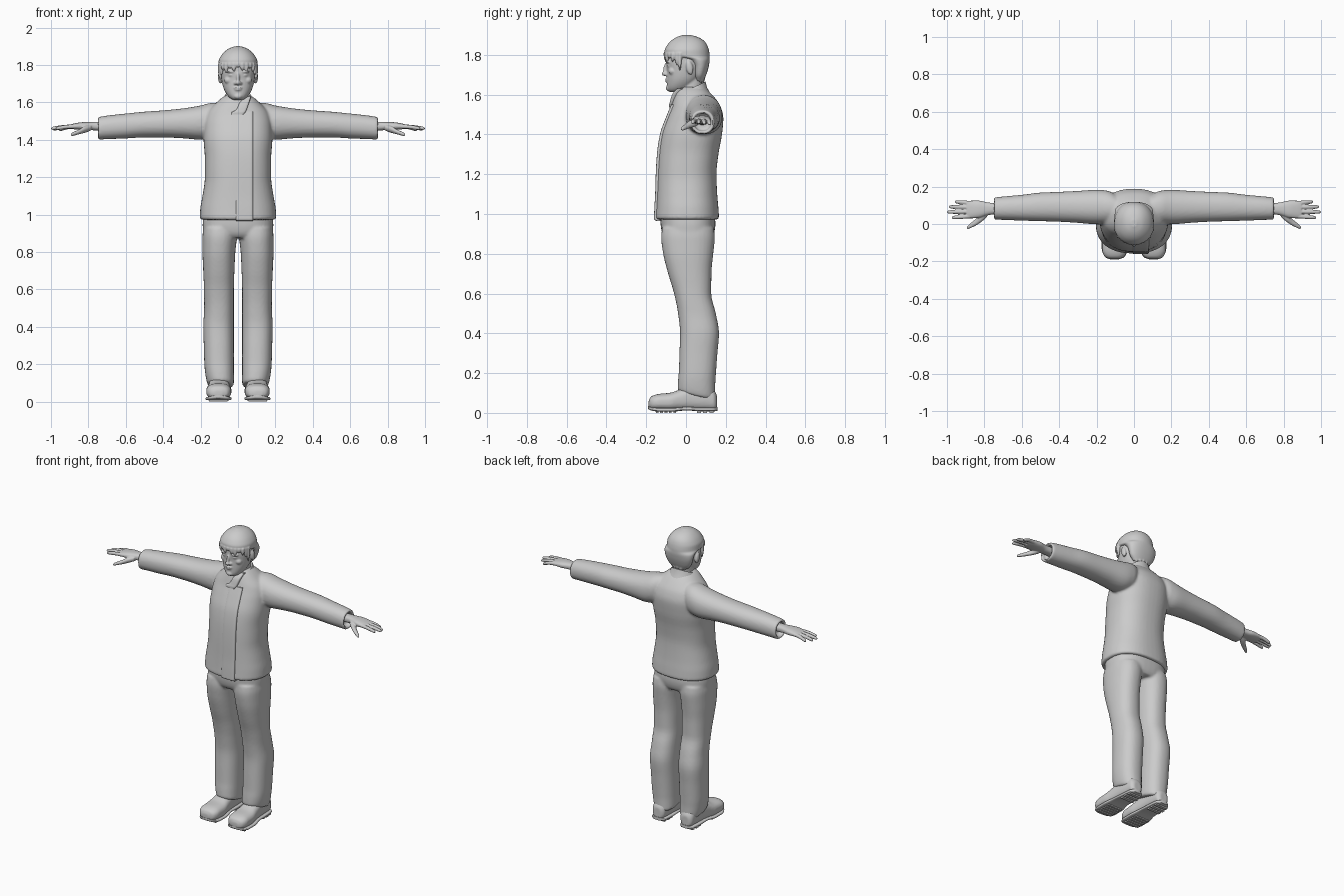
import bpy, bmesh, math
from mathutils import Matrix, Vector


def slope(p, q, r):
    d1, d2 = q - p, r - q
    return 0 if d1 * d2 <= 0 else 2 * d1 * d2 / (d1 + d2)


def refine(rings, steps):
    """Smoothly interpolate between rings without overshoot."""
    out, n = [], len(rings)
    for i in range(n - 1):
        a, b = rings[i], rings[i + 1]
        pa, nb = rings[max(i - 1, 0)], rings[min(i + 2, n - 1)]
        for s in range(steps):
            u = s / steps
            row = []
            for k in range(5):
                m0 = slope(pa[k], a[k], b[k]) if i else b[k] - a[k]
                m1 = slope(a[k], b[k], nb[k]) if i < n - 2 else b[k] - a[k]
                row.append((2*u**3 - 3*u**2 + 1) * a[k] + (u**3 - 2*u**2 + u) * m0
                           + (3*u**2 - 2*u**3) * b[k] + (u**3 - u**2) * m1)
            out.append(row)
    return out + [list(rings[-1])]


def loft(bm, rings, axis='Z', power=2.2, n=32, steps=4, mirror=False):
    """Rings are (position, a0, a1, b0, b1) along the axis; capped both ends."""
    def put(t, a, b, sx):
        v = {'Z': (a, b, t), 'X': (t, a, b), 'Y': (a, t, b)}[axis]
        return bm.verts.new((v[0] * sx, v[1], v[2]))
    for sx in ((1, -1) if mirror else (1,)):
        loops, faces = [], []
        for t, a0, a1, b0, b1 in refine(rings, steps):
            loop = []
            for i in range(n):
                c, s = math.cos(2*math.pi*i/n), math.sin(2*math.pi*i/n)
                c = math.copysign(abs(c) ** (2 / power), c)
                s = math.copysign(abs(s) ** (2 / power), s)
                loop.append(put(t, (a0+a1)/2 + (a1-a0)/2*c, (b0+b1)/2 + (b1-b0)/2*s, sx))
            loops.append(loop)
        for p, q in zip(loops, loops[1:]):
            for i in range(n):
                j = (i + 1) % n
                faces.append(bm.faces.new((p[i], p[j], q[j], q[i])))
        faces += [bm.faces.new(loops[0][::-1]), bm.faces.new(loops[-1])]
        bmesh.ops.recalc_face_normals(bm, faces=faces)


def blob(bm, c, r, tilt=0, mirror=False):
    for sx in ((1, -1) if mirror else (1,)):
        m = (Matrix.Translation((c[0]*sx, c[1], c[2])) @ Matrix.Rotation(tilt, 4, 'X')
             @ Matrix.Diagonal((*r, 1)))
        bmesh.ops.create_uvsphere(bm, u_segments=20, v_segments=12, radius=1, matrix=m)


def sym(rings):
    return [(t, -w, w, b0, b1) for t, w, b0, b1 in rings]


def finish(name, bm, voxel=0, smooth=0):
    me = bpy.data.meshes.new(name)
    bm.to_mesh(me)
    bm.free()
    ob = bpy.data.objects.new(name, me)
    bpy.context.collection.objects.link(ob)
    bpy.ops.object.select_all(action='DESELECT')
    bpy.context.view_layer.objects.active = ob
    ob.select_set(True)
    if voxel:
        m = ob.modifiers.new('fuse', 'REMESH')
        m.mode, m.voxel_size = 'VOXEL', voxel
        bpy.ops.object.modifier_apply(modifier=m.name)
        m = ob.modifiers.new('soften', 'SMOOTH')
        m.factor, m.iterations = 0.5, smooth
        bpy.ops.object.modifier_apply(modifier=m.name)
    bpy.ops.object.shade_smooth_by_angle(angle=math.radians(50))
    return ob


# Jacket: body and hollow-cuffed sleeves fused together
bm = bmesh.new()
loft(bm, sym([(.972, .194, -.15, .16), (.982, .205, -.158, .166), (1.03, .202, -.155, .163),
              (1.1, .19, -.152, .157), (1.2, .177, -.149, .153), (1.3, .177, -.143, .163),
              (1.4, .184, -.128, .181), (1.48, .182, -.1, .188), (1.54, .168, -.076, .174),
              (1.59, .125, -.062, .14), (1.625, .085, -.05, .105), (1.64, .06, -.03, .085)]),
     power=2.35, n=48)
loft(bm, [(.06, .03, .13, 1.46, 1.60), (.14, 0, .178, 1.41, 1.597), (.2, -.002, .183, 1.4, 1.583),
          (.3, .006, .177, 1.408, 1.567), (.4, .012, .172, 1.412, 1.557), (.5, .015, .168, 1.412, 1.55),
          (.6, .018, .156, 1.407, 1.54), (.7, .022, .147, 1.403, 1.529), (.745, .024, .142, 1.401, 1.521),
          (.752, .028, .138, 1.405, 1.517), (.75, .038, .128, 1.415, 1.507),
          (.715, .04, .126, 1.418, 1.505)], 'X', mirror=True)
finish('jacket', bm, .008, 4)

# Front overlap of the jacket
bm = bmesh.new()
loft(bm, [(z, -.012, .08, y, y + .03) for z, y in
          ((.965, -.15), (.975, -.161), (1.03, -.159), (1.1, -.155), (1.2, -.152),
           (1.3, -.146), (1.4, -.131), (1.48, -.103), (1.55, -.074))], power=5)
finish('front_flap', bm)

# Standing collar, open at the front
bm = bmesh.new()
rows = []
for i in range(41):
    a = math.radians(12 + 336 * i / 40)          # 0 is the front
    back = (1 - math.cos(a)) / 2
    lean = [(.098, .088, 1.555 + .055 * back), (.085, .074, 1.58 + .055 * back),
            (.072, .066, 1.598 + .067 * back)]
    rows.append([bm.verts.new((rx * math.sin(a), .02 + .012 * back - ry * math.cos(a), z))
                 for rx, ry, z in lean])
for p, q in zip(rows, rows[1:]):
    for k in range(2):
        bm.faces.new((p[k], q[k], q[k + 1], p[k + 1]))
bmesh.ops.recalc_face_normals(bm, faces=bm.faces)
bmesh.ops.solidify(bm, geom=bm.faces[:], thickness=.01)
finish('collar', bm)

# Folded collar tab at the throat
bm = bmesh.new()
loft(bm, [(1.535, -.036, .03, -.086, -.06), (1.545, -.036, .038, -.086, -.058),
          (1.56, -.01, .046, -.082, -.05), (1.6, .01, .06, -.07, -.03),
          (1.63, .04, .07, -.045, -.01)], power=4)
finish('collar_tab', bm)

# Trousers: hips and two legs fused, hem sloping down to the back
bm = bmesh.new()
loft(bm, sym([(.875, .17, -.1, .125), (.9, .187, -.118, .14), (.95, .189, -.128, .148),
              (1.03, .18, -.13, .14)]), power=2.5, n=40)
loft(bm, [(.085, .028, .158, -.034, .138), (.1, .022, .165, -.042, .147), (.15, .022, .175, -.04, .147),
          (.2, .022, .18, -.036, .15), (.3, .022, .183, -.033, .158), (.4, .022, .186, -.03, .166),
          (.5, .022, .181, -.04, .15), (.6, .022, .182, -.06, .127), (.7, .019, .186, -.09, .128),
          (.8, .014, .19, -.115, .137), (.88, .005, .19, -.125, .145), (.93, .0, .185, -.12, .14)],
     power=2.3, mirror=True)
for v in bm.verts:
    if v.co.z < .3:
        v.co.z += (.05 - v.co.y) * .22 * (.3 - v.co.z) / .2
finish('trousers', bm, .008, 4)

# Shoe uppers
bm = bmesh.new()
loft(bm, [(-.188, .085, .13, .03, .06), (-.178, .055, .153, .018, .08), (-.14, .037, .17, .012, .095),
          (-.08, .035, .17, .01, .101), (-.03, .042, .162, .012, .118), (.03, .048, .155, .012, .14),
          (.1, .052, .15, .012, .14), (.14, .058, .144, .012, .115), (.155, .075, .128, .02, .09)],
     'Y', 2.5, mirror=True)
finish('shoes', bm, .006, 3)

# Soles with treads and heels
bm = bmesh.new()
loft(bm, [(-.19, .085, .125, .02, .034), (-.178, .053, .153, .013, .03), (-.13, .034, .173, .006, .026),
          (-.07, .034, .173, .006, .026), (0, .046, .16, .012, .03), (.08, .048, .156, .008, .028),
          (.14, .056, .148, .008, .028), (.158, .08, .126, .01, .03)], 'Y', 4, mirror=True)
boxes = [(.105, -.145 + .022 * i, .05, .007) for i in range(5)]
boxes += [(.103, .065, .044, .01), (.103, .095, .046, .01), (.103, .127, .042, .01)]
for x, y, w, d in boxes:
    for sx in (1, -1):
        m = Matrix.Translation((x * sx, y, .008)) @ Matrix.Diagonal((w * 2, d * 2, .016, 1))
        bmesh.ops.create_cube(bm, size=1, matrix=m)
finish('soles', bm)

# Hands: palm, four fingers, thumb
bm = bmesh.new()
loft(bm, [(.69, .052, .112, 1.447, 1.495), (.76, .05, .113, 1.449, 1.496), (.79, .045, .117, 1.452, 1.495),
          (.83, .033, .125, 1.452, 1.494), (.87, .03, .125, 1.455, 1.488),
          (.895, .034, .12, 1.459, 1.482)], 'X', 2.4, mirror=True)
for y0, y1, tip, drop in ((.042, .034, .975, .012), (.066, .064, 1.0, .012),
                          (.09, .092, .99, .016), (.112, .119, .957, .02)):
    rings = []
    for u, r in ((0, .0115), (.35, .011), (.7, .0105), (.93, .0085), (1, .0035)):
        x, y, z = .87 + (tip - .87) * u, y0 + (y1 - y0) * u, 1.471 - drop * u * u
        rings.append((x, y - r, y + r, z - r, z + r))
    loft(bm, rings, 'X', 2, 14, mirror=True)
loft(bm, [(.785, .038, .075, 1.45, 1.48), (.815, .012, .06, 1.438, 1.475), (.845, -.008, .028, 1.43, 1.458),
          (.872, -.021, .006, 1.423, 1.445), (.888, -.027, -.008, 1.419, 1.437),
          (.894, -.024, -.016, 1.423, 1.431)], 'X', 2, 18, mirror=True)
finish('hands', bm, .0035, 3)

# Head, neck and facial features
bm = bmesh.new()
loft(bm, sym([(1.56, .068, -.035, .09), (1.62, .06, -.035, .085), (1.68, .06, -.03, .088),
              (1.72, .06, -.02, .09)]))
loft(bm, sym([(1.612, .022, -.08, -.02), (1.622, .042, -.092, .01), (1.645, .062, -.096, .04),
              (1.68, .079, -.096, .07), (1.72, .088, -.096, .09), (1.76, .093, -.1, .105),
              (1.8, .094, -.1, .108), (1.85, .08, -.08, .09), (1.88, .05, -.05, .06)]), power=2.2)
blob(bm, (0, -.106, 1.705), (.014, .016, .012))                     # nose tip
blob(bm, (0, -.1, 1.732), (.009, .014, .034), -.22)                 # nose bridge
blob(bm, (.013, -.098, 1.702), (.009, .012, .009), mirror=True)     # nostrils
blob(bm, (.036, -.09, 1.764), (.026, .012, .007), mirror=True)      # brows
blob(bm, (.035, -.085, 1.745), (.016, .011, .007), mirror=True)     # eyes
blob(bm, (.05, -.068, 1.718), (.024, .02, .02), mirror=True)        # cheeks
blob(bm, (0, -.094, 1.678), (.024, .012, .005))                     # upper lip
blob(bm, (0, -.093, 1.667), (.02, .012, .005))                      # lower lip
blob(bm, (0, -.088, 1.632), (.022, .014, .014))                     # chin
blob(bm, (.095, .018, 1.735), (.012, .018, .036), .2, mirror=True)  # ears
finish('head', bm, .0045, 3)

# Hair cap with fringe, sideburn and nape locks
bm = bmesh.new()
loft(bm, sym([(1.668, .058, .045, .088), (1.7, .084, .035, .102), (1.74, .097, .03, .114),
              (1.775, .103, 0, .119), (1.795, .105, -.1, .119), (1.82, .104, -.108, .116),
              (1.85, .09, -.094, .106), (1.875, .067, -.07, .085), (1.89, .044, -.044, .057),
              (1.9, .014, -.014, .022)]), power=2.15, n=48)
locks = [(-72, .1, 1.715), (72, .1, 1.715), (-62, .099, 1.745), (62, .099, 1.745)]
locks += [(-50 + 12.5 * i, .104, (1.768, 1.755, 1.78, 1.762, 1.785)[i % 5]) for i in range(9)]
locks += [(150 + 15 * i, .086, (1.655, 1.648)[i % 2]) for i in range(5)]
for deg, r, tip in locks:
    a = math.radians(deg)
    x, y = r * math.sin(a), -r * math.cos(a)
    top = 1.7 if deg > 100 else 1.81
    loft(bm, [(top, x*.97 - .014, x*.97 + .014, y*.97 - .012, y*.97 + .012),
              ((top + tip) / 2, x - .012, x + .012, y - .009, y + .009),
              (tip, x - .002, x + .004, y - .002, y + .002)], n=12)
finish('hair', bm, .0045, 2)
